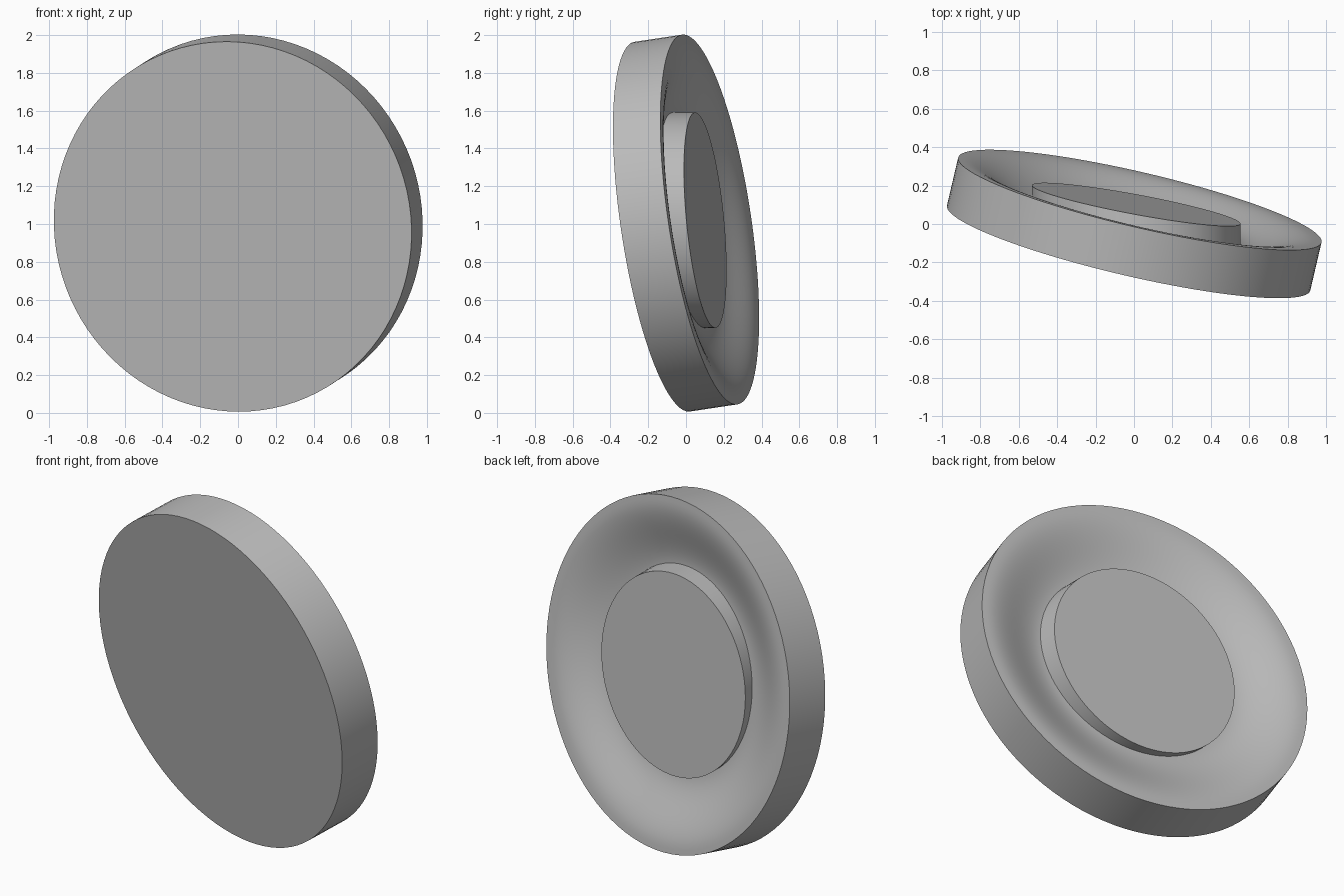
import bpy, bmesh, math
from mathutils import Vector, Matrix

if "Cube" in bpy.data.objects:
    bpy.data.objects.remove(bpy.data.objects["Cube"], do_unlink=True)

grey = bpy.data.materials.new("plain_grey")
grey.use_nodes = True
grey.diffuse_color = (0.5, 0.5, 0.5, 1)
grey.node_tree.nodes["Principled BSDF"].inputs["Base Color"].default_value = (0.5, 0.5, 0.5, 1)


def turned(name, profile, centre, across, up, axis, sides=96):
    """Turn a (radius, height) profile round the axis, in a possibly oval frame."""
    bm = bmesh.new()
    rings = []
    for r, h in profile:
        count = sides if r > 0 else 1
        rings.append([bm.verts.new(centre + across * r * math.cos(a) + up * r * math.sin(a) + axis * h)
                      for a in (math.tau * i / sides for i in range(count))])
    for low, high in zip(rings, rings[1:]):
        for i in range(sides):
            j = (i + 1) % sides
            corners = [low[i % len(low)], low[j % len(low)], high[j % len(high)], high[i % len(high)]]
            bm.faces.new(list(dict.fromkeys(corners)))
    bmesh.ops.recalc_face_normals(bm, faces=bm.faces)
    mesh = bpy.data.meshes.new(name)
    bm.to_mesh(mesh)
    bm.free()
    mesh.materials.append(grey)
    obj = bpy.data.objects.new(name, mesh)
    bpy.context.collection.objects.link(obj)
    bpy.ops.object.select_all(action='DESELECT')
    obj.select_set(True)
    bpy.context.view_layer.objects.active = obj
    bpy.ops.object.shade_smooth_by_angle(angle=math.radians(35))
    return obj


# Tilted dish: flat front, straight wall, rounded rim falling into a shallow bowl
normal = Vector((0.225, 0.963, 0.145)).normalized()
up = (Vector((0, 0, 1)) - normal * normal.z).normalized()
across = up.cross(normal) * -1
thick, rim, floor, depth, steps = 0.26, 0.97, 0.57, 0.112, 16
dish = [(0, 0), (1, 0), (1, thick)]
for k in range(steps + 1):
    t = k / steps
    dish.append((rim + (floor - rim) * t, thick - depth * t * t * (3 - 2 * t)))
dish.append((0, thick - depth))
turned("dish", dish, Vector((-0.028, -0.125, 0.986)), across * 0.972, up * 0.99, normal)

# Raised round hub, its face at a slant to its wall
turned("hub", [(0, -0.17), (1, -0.17), (1, 0), (0, 0)], Vector((0.012, 0.102, 1.02)),
       Vector((0.543, -0.1, 0)), Vector((0, -0.053, 0.57)), Vector((0, 1, 0)))
